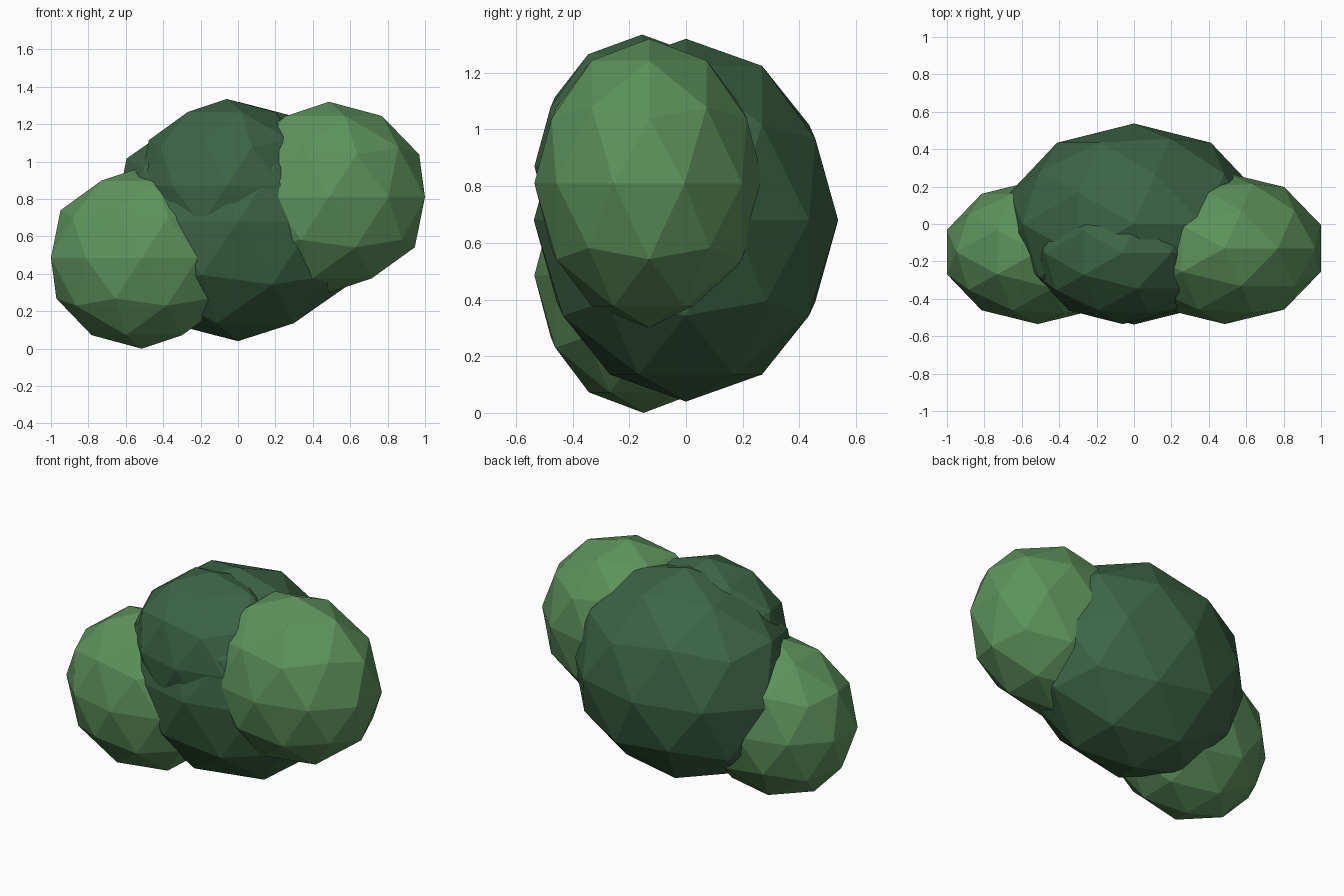
import bpy

if "Cube" in bpy.data.objects:
    bpy.data.objects.remove(bpy.data.objects["Cube"])


def material(name, rgb):
    m = bpy.data.materials.new(name)
    m.diffuse_color = (*rgb, 1)
    m.use_nodes = True
    m.node_tree.nodes["Principled BSDF"].inputs["Base Color"].default_value = m.diffuse_color
    return m


dark = material("dark_leaves", (0.045, 0.13, 0.06))
light = material("light_leaves", (0.11, 0.29, 0.105))


def clump(name, centre, radii, mat):
    bpy.ops.mesh.primitive_ico_sphere_add(subdivisions=2, radius=1, location=centre)
    o = bpy.context.object
    o.name = name
    o.scale = radii
    bpy.ops.object.transform_apply(location=False, rotation=False, scale=True)
    bpy.ops.object.shade_flat()
    o.data.materials.append(mat)
    return o


# Bush: one large rear clump with three smaller ones at the front
clump("main_clump", (0, 0, 0.68), (0.70, 0.537, 0.64), dark)
clump("top_clump", (-0.06, -0.155, 0.87), (0.49, 0.38, 0.465), dark)
clump("left_clump", (-0.515, -0.15, 0.485), (0.51, 0.385, 0.485), light)
clump("right_clump", (0.486, -0.13, 0.81), (0.54, 0.405, 0.51), light)
